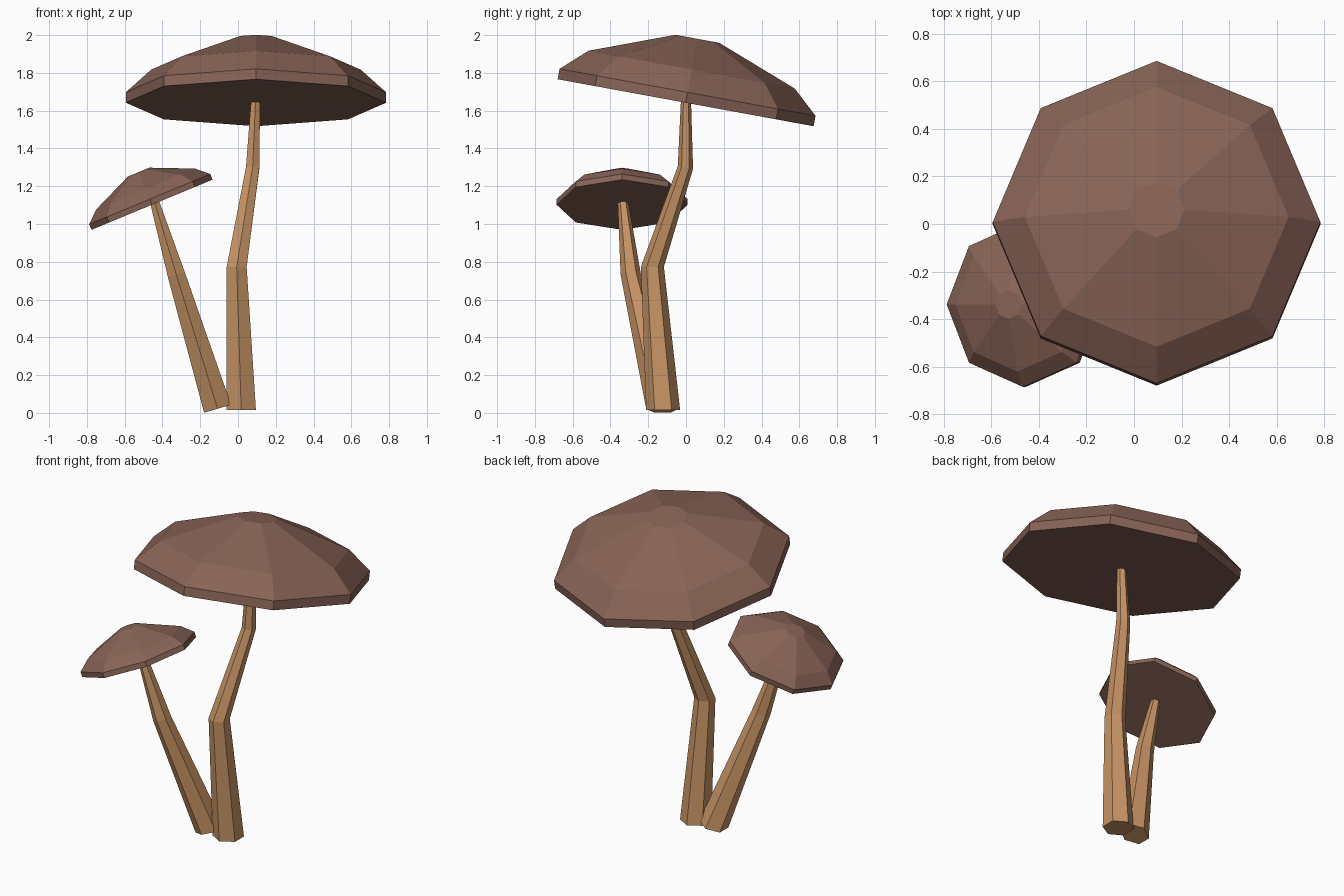
import bpy, bmesh, math
from mathutils import Matrix, Vector

if "Cube" in bpy.data.objects:
    bpy.data.objects.remove(bpy.data.objects["Cube"])


def material(name, rgb):
    m = bpy.data.materials.new(name)
    m.diffuse_color = (*rgb, 1)
    m.use_nodes = True
    m.node_tree.nodes["Principled BSDF"].inputs["Base Color"].default_value = m.diffuse_color
    return m


CAP = material("cap brown", (0.25, 0.127, 0.095))
STEM = material("stem tan", (0.57, 0.295, 0.13))


def loft(name, rings, sides, mat):
    """Skin a stack of polygon rings: (centre, radius, rotation matrix)."""
    bm = bmesh.new()
    loops = []
    for centre, radius, rot in rings:
        loop = []
        for i in range(sides):
            a = math.pi / 2 + math.tau * i / sides
            p = Vector((radius * math.cos(a), radius * math.sin(a), 0))
            loop.append(bm.verts.new(Vector(centre) + rot @ p))
        loops.append(loop)
    for lo, hi in zip(loops, loops[1:]):
        for i in range(sides):
            j = (i + 1) % sides
            bm.faces.new((lo[i], lo[j], hi[j], hi[i]))
    bm.faces.new(loops[0][::-1])
    bm.faces.new(loops[-1])
    bmesh.ops.recalc_face_normals(bm, faces=bm.faces)
    mesh = bpy.data.meshes.new(name)
    bm.to_mesh(mesh)
    bm.free()
    mesh.materials.append(mat)
    ob = bpy.data.objects.new(name, mesh)
    bpy.context.collection.objects.link(ob)
    return ob


def tilt(degrees, axis):
    return Matrix.Rotation(math.radians(degrees), 3, axis)


def cap(name, base, rot, profile):
    """Eight-sided cap; profile is (radius, height along the cap axis)."""
    rings = [(Vector(base) + rot @ Vector((0, 0, h)), r, rot) for r, h in profile]
    return loft(name, rings, 8, CAP)


# Caps
cap("large_cap", (0.095, -0.002, 1.642), tilt(-10.4, 'X'),
    [(0.689, 0), (0.689, 0.056), (0.555, 0.178), (0.118, 0.344)])
cap("small_cap", (-0.455, -0.338, 1.102), tilt(-22.5, 'Y'),
    [(0.347, 0), (0.347, 0.032), (0.283, 0.09), (0.061, 0.187)])

# Large six-sided stem with two bends
flat = Matrix.Identity(3)
loft("large_stem", [
    ((0.017, -0.121, 0.014), 0.09, flat),
    ((-0.007, -0.178, 0.773), 0.061, flat),
    ((0.078, -0.003, 1.30), 0.041, tilt(-10, 'X')),
    ((0.093, 0.0, 1.655), 0.027, tilt(-10, 'X')),
], 6, STEM)

# Small leaning stem with one bend
loft("small_stem", [
    ((-0.108, -0.125, 0.022), 0.086, tilt(-16.5, 'Y')),
    ((-0.326, -0.292, 0.73), 0.054, tilt(-20, 'Y')),
    ((-0.442, -0.334, 1.118), 0.028, tilt(-22.5, 'Y')),
], 6, STEM)
